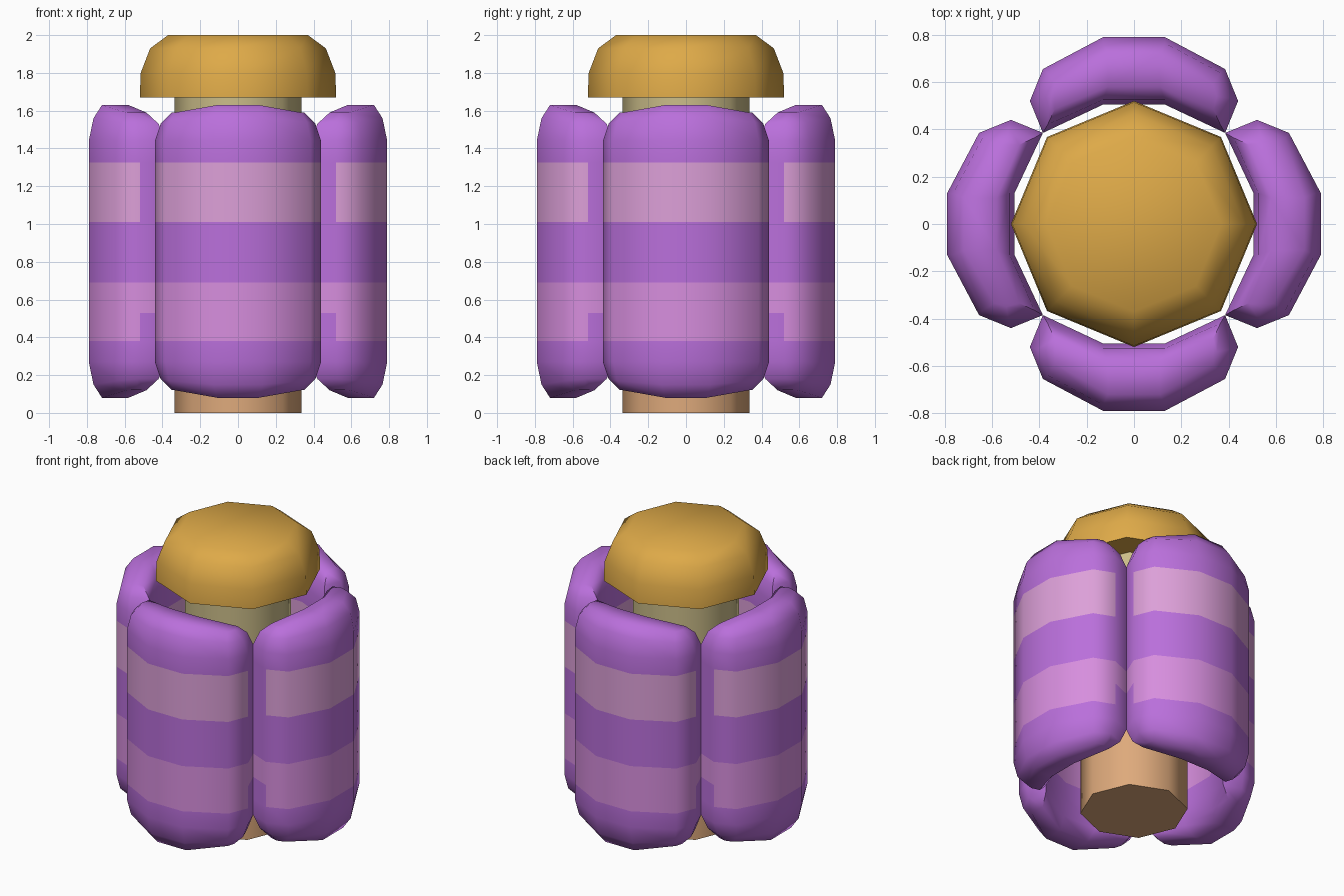
import bpy, bmesh, math

if "Cube" in bpy.data.objects:
    bpy.data.objects.remove(bpy.data.objects["Cube"])

def mat(name, r, g, b):
    m = bpy.data.materials.new(name)
    m.diffuse_color = (r, g, b, 1)
    m.use_nodes = True
    m.node_tree.nodes["Principled BSDF"].inputs["Base Color"].default_value = m.diffuse_color
    return m

PURPLE = mat("purple", 0.49, 0.16, 0.71)
UPPER = mat("dusty_pink", 0.72, 0.35, 0.69)
LOWER = mat("orchid_pink", 0.68, 0.27, 0.73)
GOLD = mat("gold", 0.73, 0.40, 0.065)
TAN = mat("tan", 0.73, 0.40, 0.20)
BEIGE = mat("beige", 0.60, 0.51, 0.25)

def finish(name, bm, mats):
    bmesh.ops.recalc_face_normals(bm, faces=bm.faces)
    me = bpy.data.meshes.new(name)
    bm.to_mesh(me)
    bm.free()
    for m in mats:
        me.materials.append(m)
    ob = bpy.data.objects.new(name, me)
    bpy.context.collection.objects.link(ob)
    bpy.ops.object.select_all(action='DESELECT')
    ob.select_set(True)
    bpy.context.view_layer.objects.active = ob
    bpy.ops.object.shade_smooth_by_angle(angle=math.radians(60))
    return ob

def bridge(bm, a, b):
    n = len(a)
    return [bm.faces.new((a[i], a[(i + 1) % n], b[(i + 1) % n], b[i])) for i in range(n)]

# Eight-sided turned parts from (radius, z) profiles
def lathe(name, profile, mats, split=None):
    bm = bmesh.new()
    rings = [[bm.verts.new((r * math.cos(k * math.pi / 4), r * math.sin(k * math.pi / 4), z))
              for k in range(8)] for r, z in profile]
    for a, b in zip(rings, rings[1:]):
        bridge(bm, a, b)
    bm.faces.new(rings[0])
    bm.faces.new(rings[-1])
    if split is not None:
        for f in bm.faces:
            f.material_index = int(f.calc_center_median().z > split)
    return finish(name, bm, mats)

lathe("post", [(0.335, 0), (0.335, 0.85), (0.335, 1.68)], [TAN, BEIGE], 0.85)
lathe("cap", [(0.52, 1.67), (0.515, 1.80), (0.465, 1.93), (0.37, 2.0)], [GOLD])

# Half outlines of a pad: (sideways, outward, z), from inner to outer side
BASE = [(.13, .505), (.385, .385), (.44, .52), (.385, .655), (.13, .79)]
ROUND = [(.13, .525, 1.56), (.365, .42, 1.53), (.41, .53, 1.53), (.365, .64, 1.54), (.13, .765, 1.56)]
TOP = [(.11, .58, 1.63), (.335, .485, 1.59), (.35, .54, 1.59), (.335, .59, 1.59), (.11, .72, 1.63)]
MID = 0.855

def flip(half):
    return [(x, r, 2 * MID - z) for x, r, z in half]

def pad(name, turn):
    bm = bmesh.new()
    c, s = math.cos(turn), math.sin(turn)
    straight = [[(x, r, z) for x, r in BASE] for z in (.27, .38, .53, .69, 1.01, 1.325, 1.44)]
    halves = [flip(TOP), flip(ROUND)] + straight + [ROUND, TOP]
    rings = []
    for h in halves:
        full = h + [(-x, r, z) for x, r, z in reversed(h)]
        rings.append([bm.verts.new((x * c + r * s, x * s - r * c, z)) for x, r, z in full])
    for a, b in zip(rings, rings[1:]):
        for i, f in enumerate(bridge(bm, a, b)):
            # Stripes by height, with the inner end faces partly plain
            z = f.calc_center_median().z
            end = i in (1, 7)
            if 1.01 < z < 1.325 and not end:
                f.material_index = 1
            elif (.53 if end else .38) < z < .69:
                f.material_index = 2
    # Close the rounded top and bottom
    for g in (rings[0], rings[-1]):
        for ids in ((0, 4, 5, 9), (0, 1, 3, 4), (1, 2, 3), (9, 8, 6, 5), (8, 7, 6)):
            bm.faces.new([g[i] for i in ids])
    finish(name, bm, [PURPLE, UPPER, LOWER])

for k, side in enumerate(("front", "right", "back", "left")):
    pad(side + "_pad", k * math.pi / 2)
